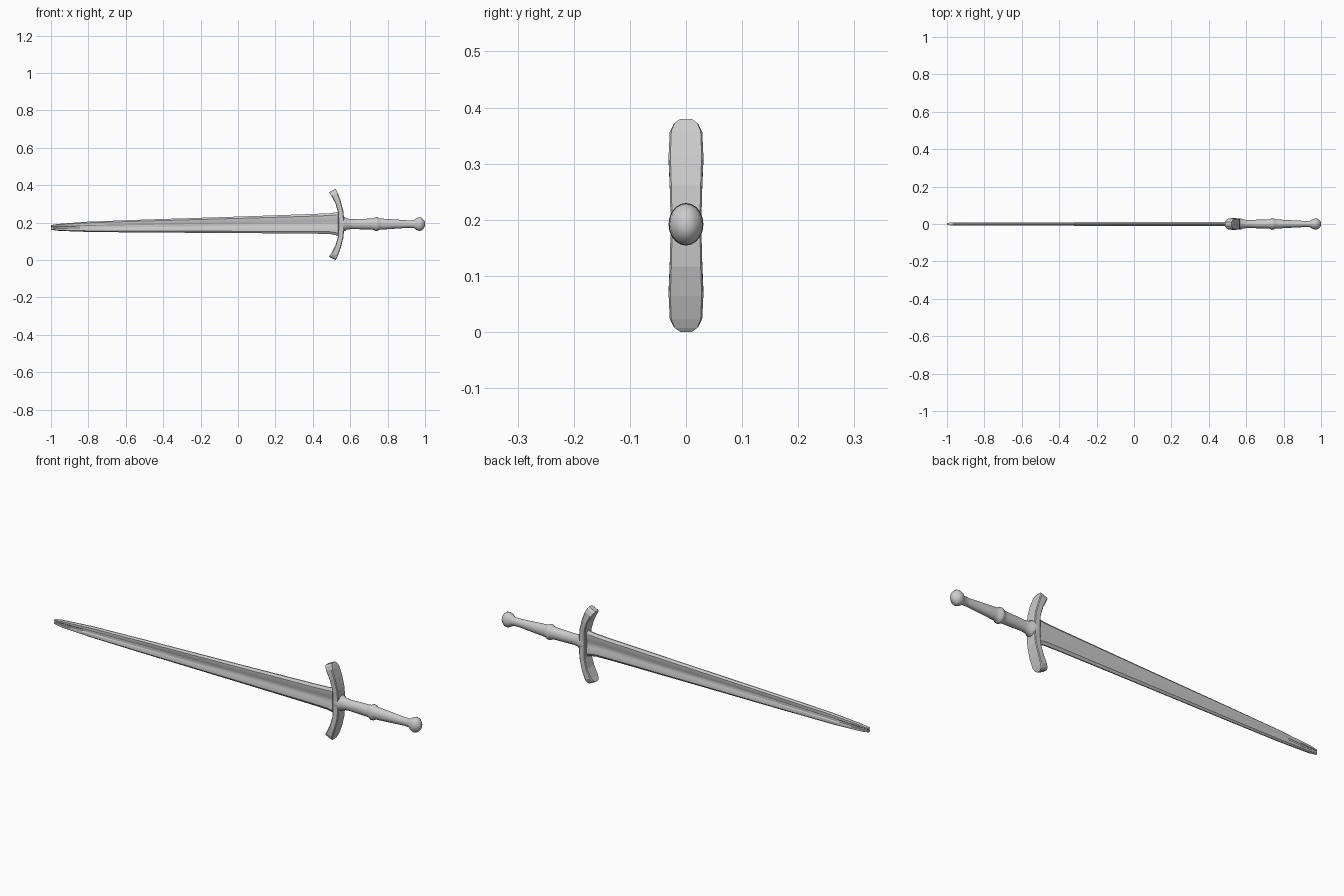
import bpy, bmesh, math

ZC = 0.195  # height of the grip axis


def loft(name, rings, smooth=None):
    """Skin a list of equal-length closed rings and cap both ends."""
    bm = bmesh.new()
    rows = [[bm.verts.new(p) for p in ring] for ring in rings]
    n = len(rows[0])
    for a, b in zip(rows, rows[1:]):
        for i in range(n):
            j = (i + 1) % n
            bm.faces.new((a[i], a[j], b[j], b[i]))
    bm.faces.new(rows[0])
    bm.faces.new(rows[-1][::-1])
    bmesh.ops.recalc_face_normals(bm, faces=bm.faces)
    mesh = bpy.data.meshes.new(name)
    bm.to_mesh(mesh)
    bm.free()
    ob = bpy.data.objects.new(name, mesh)
    bpy.context.collection.objects.link(ob)
    if smooth:
        bpy.context.view_layer.objects.active = ob
        ob.select_set(True)
        bpy.ops.object.shade_smooth_by_angle(angle=math.radians(smooth))
        ob.select_set(False)
    return ob


# Blade: bevelled edges and a shallow fuller, slightly tilted and tapering
# stations: x, bottom z, top z, half thickness
blade = [(-1.0, 0.167, 0.192, 0.006), (-0.96, 0.161, 0.198, 0.008),
         (-0.8, 0.155, 0.210, 0.009), (-0.5, 0.152, 0.221, 0.009),
         (0.0, 0.149, 0.237, 0.010), (0.4, 0.146, 0.251, 0.011),
         (0.49, 0.144, 0.255, 0.011), (0.525, 0.137, 0.260, 0.012),
         (0.548, 0.128, 0.267, 0.012)]
half = [(1, 0.25), (0.78, 1), (0.33, 0.95), (0.18, 0.65),
        (-0.18, 0.65), (-0.33, 0.95), (-0.78, 1), (-1, 0.25)]
section = half + [(v, -t) for v, t in reversed(half)]
loft("blade", [[(x, t * h, (lo + hi) / 2 + v * (hi - lo) / 2) for v, t in section]
               for x, lo, hi, h in blade], 25)

# Crossguard: crescent bar with rounded tips, mirrored about the grip axis
# stations: inner x, inner offset, outer x, outer offset, half width
arm = [(0.535, 0.030, 0.567, 0.030, 0.028), (0.534, 0.066, 0.563, 0.073, 0.029),
       (0.521, 0.112, 0.549, 0.126, 0.031), (0.500, 0.152, 0.534, 0.168, 0.029),
       (0.491, 0.166, 0.527, 0.183, 0.022), (0.487, 0.173, 0.522, 0.190, 0.011)]
profile = [(0, -0.9), (0.12, -1), (0.88, -1), (1, -0.9),
           (1, 0.9), (0.88, 1), (0.12, 1), (0, 0.9)]
stations = [(s, -1) for s in reversed(arm)] + [(s, 1) for s in arm]
loft("crossguard", [[(xi + (xo - xi) * u, w * v, ZC + side * (di + (do - di) * u))
                     for u, v in profile]
                    for (xi, di, xo, do, w), side in stations])

# Grip with collar, middle ring and pommel: oval turned profile (x, radius)
turned = [(0.545, 0.036), (0.572, 0.037), (0.580, 0.030), (0.61, 0.026),
          (0.66, 0.028), (0.71, 0.029), (0.727, 0.031), (0.736, 0.038),
          (0.747, 0.037), (0.756, 0.030), (0.775, 0.029), (0.85, 0.024),
          (0.91, 0.020), (0.94, 0.021), (0.952, 0.030), (0.968, 0.037),
          (0.982, 0.034), (0.994, 0.022), (1.0, 0.011)]
N = 20
loft("grip_and_pommel",
     [[(x, 0.82 * r * math.cos(math.tau * i / N), ZC + 0.002 + r * math.sin(math.tau * i / N))
       for i in range(N)] for x, r in turned], 50)

# Rest the lower guard tip on the ground
low = min(v.co.z for o in bpy.data.objects for v in o.data.vertices)
for o in bpy.data.objects:
    o.location.z -= low
